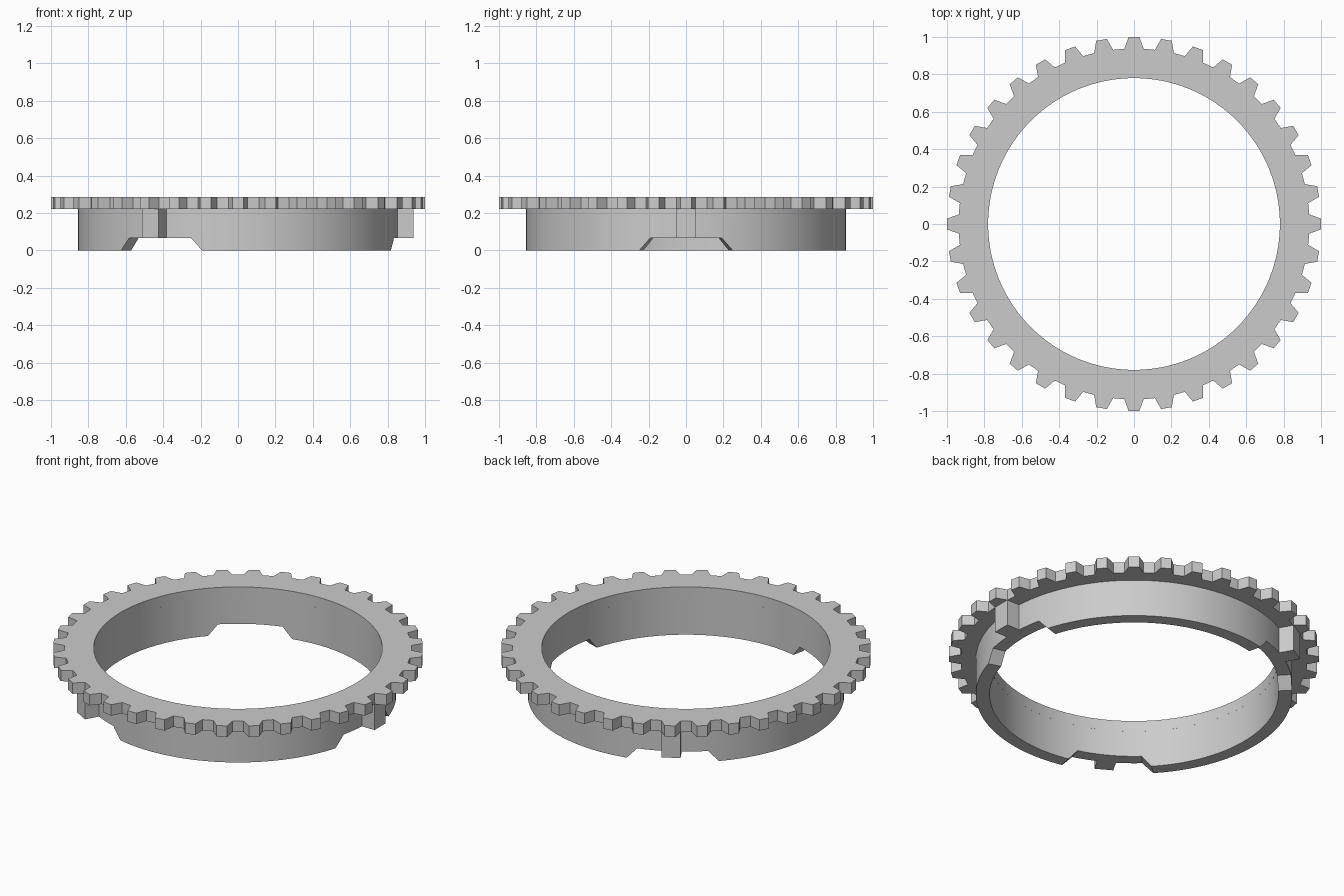
import bpy, bmesh
from math import radians, sin, cos

if "Cube" in bpy.data.objects:
    bpy.data.objects.remove(bpy.data.objects["Cube"])

INNER, OUTER = 0.78, 0.855
Z_STEP, Z_TOP, Z_NOTCH = 0.22, 0.285, 0.065


def ring(name, sections):
    """Closed ring from (angle, inner radius, outer radius, bottom z, top z) sections."""
    bm = bmesh.new()
    loops = []
    for deg, r0, r1, z0, z1 in sections:
        c, s = cos(radians(deg)), sin(radians(deg))
        loops.append([bm.verts.new((r * c, r * s, z))
                      for r, z in ((r0, z0), (r1, z0), (r1, z1), (r0, z1))])
    for i, a in enumerate(loops):
        b = loops[(i + 1) % len(loops)]
        for k in range(4):
            n = (k + 1) % 4
            bm.faces.new((a[k], b[k], b[n], a[n]))
    return finish(name, bm)


def finish(name, bm):
    bmesh.ops.recalc_face_normals(bm, faces=bm.faces[:])
    me = bpy.data.meshes.new(name)
    bm.to_mesh(me)
    bm.free()
    ob = bpy.data.objects.new(name, me)
    bpy.context.collection.objects.link(ob)
    bpy.ops.object.select_all(action='DESELECT')
    ob.select_set(True)
    bpy.context.view_layer.objects.active = ob
    bpy.ops.object.shade_smooth_by_angle(angle=radians(15))
    return ob


# Toothed flange: 36 tapered teeth
teeth = []
for i in range(36):
    for off, r in ((-3.15, 0.938), (-1.65, 1.0), (1.65, 1.0), (3.15, 0.938)):
        teeth.append((i * 10 + off, INNER, r, Z_STEP, Z_TOP))
ring("toothed_flange", teeth)


# Sleeve with three sloped notches along the bottom edge
def bottom(deg):
    d = abs((deg + 60) % 120 - 60)
    return Z_NOTCH * min(1, max(0, (17 - d) / 4))


ring("sleeve", [(a, INNER, OUTER, bottom(a), Z_STEP) for a in range(1, 360, 2)])

# Three locking tabs, one above each notch
for k in range(3):
    a = radians(120 * k)
    bm = bmesh.new()
    bmesh.ops.create_cube(bm, size=1)
    for v in bm.verts:
        v.co.x = 0.84 if v.co.x < 0 else 0.937
        v.co.y *= 0.103
        v.co.z = Z_NOTCH if v.co.z < 0 else Z_STEP
    tab = finish(f"locking_tab_{k + 1}", bm)
    tab.rotation_euler.z = a
